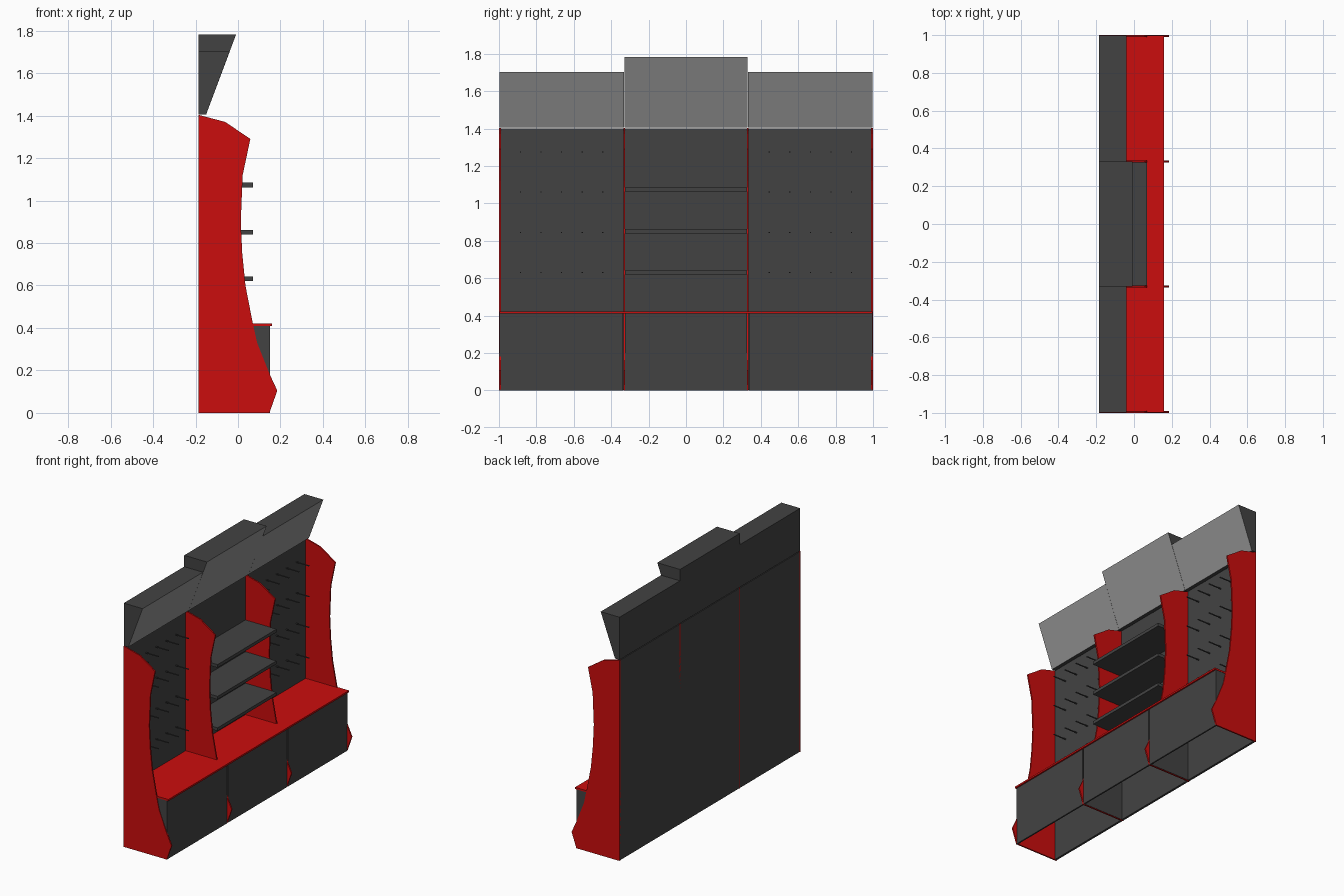
import bpy, bmesh

if "Cube" in bpy.data.objects:
    bpy.data.objects.remove(bpy.data.objects["Cube"])


def material(name, r, g, b):
    m = bpy.data.materials.new(name)
    m.diffuse_color = (r, g, b, 1)
    m.use_nodes = True
    m.node_tree.nodes["Principled BSDF"].inputs["Base Color"].default_value = m.diffuse_color
    return m


RED = material("red", 0.60, 0.004, 0.004)
DARK = material("dark_grey", 0.055, 0.055, 0.055)
LIGHT = material("light_grey", 0.30, 0.30, 0.30)

BACK = -0.185
SIDE = 1.0
DIV = 0.33
T = 0.01


def extrude(name, profile, y0, y1, mat):
    """Extrude an (x, z) profile from y0 to y1."""
    bm = bmesh.new()
    face = bm.faces.new([bm.verts.new((x, y0, z)) for x, z in profile])
    res = bmesh.ops.extrude_face_region(bm, geom=[face])
    verts = [v for v in res["geom"] if isinstance(v, bmesh.types.BMVert)]
    bmesh.ops.translate(bm, verts=verts, vec=(0, y1 - y0, 0))
    bmesh.ops.recalc_face_normals(bm, faces=bm.faces)
    me = bpy.data.meshes.new(name)
    bm.to_mesh(me)
    bm.free()
    me.materials.append(mat)
    ob = bpy.data.objects.new(name, me)
    bpy.context.collection.objects.link(ob)
    return ob


def box(name, x, y, z, mat):
    pts = [(x[0], z[0]), (x[1], z[0]), (x[1], z[1]), (x[0], z[1])]
    return extrude(name, pts, y[0], y[1], mat)


# Curved upright panels
curve = [(BACK, 0), (0.148, 0), (0.185, 0.105), (0.15, 0.18), (0.09, 0.33),
         (0.068, 0.43), (0.035, 0.60), (0.02, 0.75), (0.013, 0.90),
         (0.022, 1.12), (0.058, 1.29), (-0.06, 1.37), (BACK, 1.403)]
for i, y in enumerate((-SIDE, -DIV - T / 2, DIV - T / 2, SIDE - T)):
    extrude(f"upright_{i + 1}", curve, y, y + T, RED)

# Back board
box("back_board", (BACK, -0.17), (-0.995, 0.995), (0.002, 1.40), DARK)

# Base cabinets, open underneath
for i, (y0, y1) in enumerate(((-0.996, -0.336), (-0.326, 0.326), (0.336, 0.996))):
    box(f"cabinet_front_{i + 1}", (0.14, 0.15), (y0, y1), (0, 0.41), DARK)
    for side, a in (("left", y0), ("right", y1 - 0.003)):
        box(f"cabinet_{side}_wall_{i + 1}", (-0.17, 0.14), (a, a + 0.003),
            (0.002, 0.41), DARK)

# Red counter top
box("counter_top", (BACK + 0.002, 0.16), (-0.998, 0.998), (0.41, 0.422), RED)

# Shelves in the middle bay
for i, z in enumerate((0.62, 0.84, 1.062)):
    box(f"shelf_{i + 1}", (-0.17, 0.07), (-DIV + 0.005, DIV - 0.005),
        (z, z + 0.022), DARK)

# Pegs in the two outer bays
for s in (-1, 1):
    for row in range(4):
        for col in range(5):
            y = s * (0.445 + 0.11 * col)
            z = 0.63 + 0.215 * row
            box("peg", (-0.175, -0.07), (y - 0.003, y + 0.003),
                (z - 0.003, z + 0.003), DARK)

# Sloped headers with a lighter front face
for name, y0, y1, top, front in (
        ("header_left", -0.998, -DIV - 0.001, 1.703, -0.039),
        ("header_middle", -DIV, DIV, 1.782, -0.009),
        ("header_right", DIV + 0.001, 0.998, 1.703, -0.039)):
    ob = extrude(name, [(BACK, 1.405), (-0.15, 1.405), (front, top), (BACK, top)],
                 y0, y1, DARK)
    ob.data.materials.append(LIGHT)
    for p in ob.data.polygons:
        if p.normal.x > 0.5:
            p.material_index = 1
